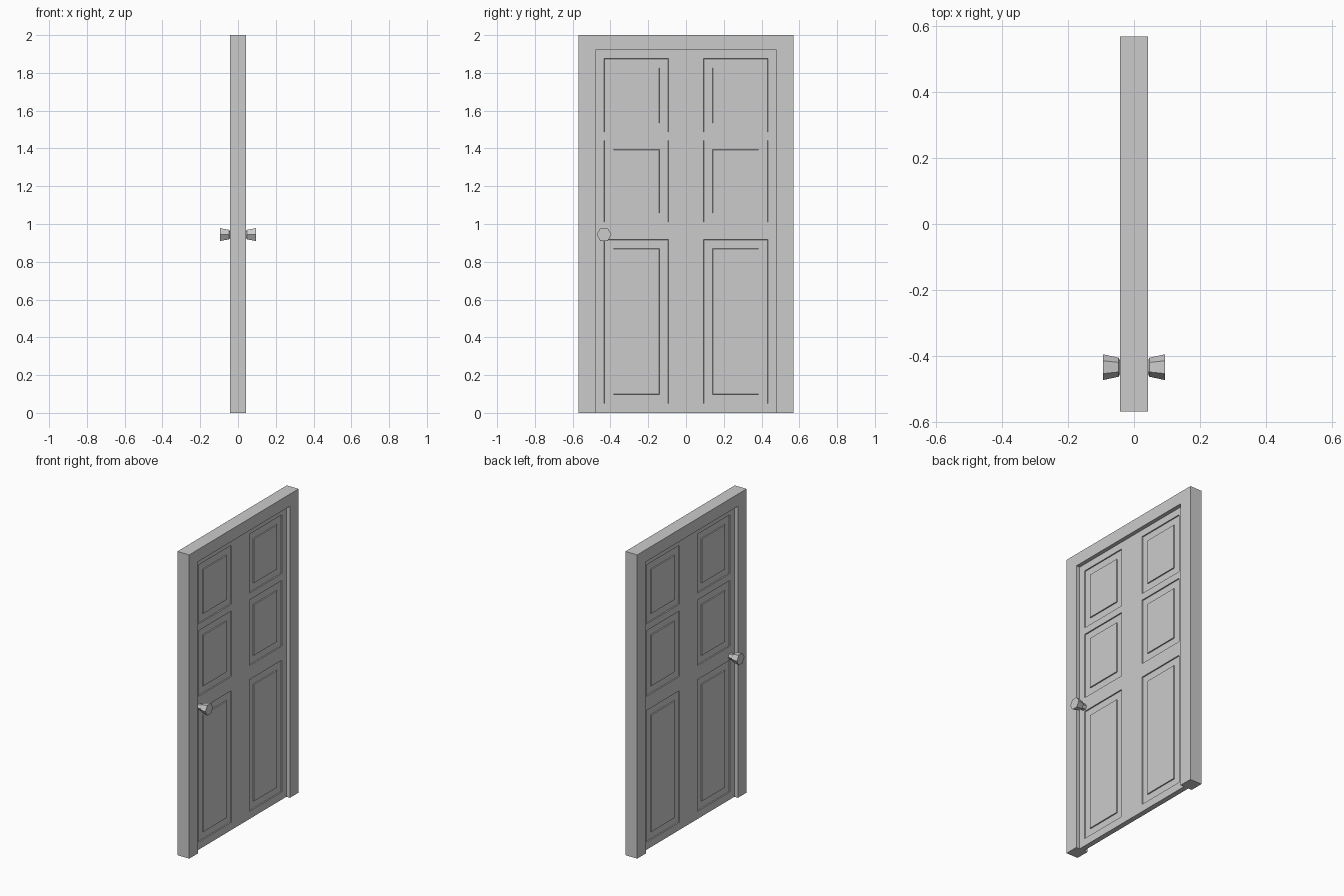
import bpy, bmesh, math
from mathutils import Vector

if "Cube" in bpy.data.objects:
    bpy.data.objects.remove(bpy.data.objects["Cube"])

HALF_W, HALF_D, HEIGHT = 0.569, 0.043, 2.0     # outer frame
OPEN_W, OPEN_H = 0.479, 1.92                   # opening
SLAB_D, GROOVE = 0.017, 0.007                  # door leaf half thickness, groove depth
PANEL_Y = (0.093, 0.433)
PANEL_Z = [(0.05, 0.917), (1.01, 1.442), (1.487, 1.875)]


def finish(name, bm):
    bmesh.ops.recalc_face_normals(bm, faces=bm.faces)
    mesh = bpy.data.meshes.new(name)
    bm.to_mesh(mesh)
    bm.free()
    obj = bpy.data.objects.new(name, mesh)
    bpy.context.collection.objects.link(obj)
    return obj


# Frame: U-shaped outline extruded through the wall thickness
bm = bmesh.new()
outline = [(-HALF_W, 0), (-HALF_W, HEIGHT), (HALF_W, HEIGHT), (HALF_W, 0),
           (OPEN_W, 0), (OPEN_W, OPEN_H), (-OPEN_W, OPEN_H), (-OPEN_W, 0)]
face = bm.faces.new([bm.verts.new((-HALF_D, y, z)) for y, z in outline])
ext = bmesh.ops.extrude_face_region(bm, geom=[face])
bmesh.ops.translate(bm, vec=(2 * HALF_D, 0, 0),
                    verts=[g for g in ext["geom"] if isinstance(g, bmesh.types.BMVert)])
if not face.is_valid or len(bm.faces) < 10:
    bm.faces.new([v for v in bm.verts if v.co.x < 0][:8])
finish("door_frame", bm)

# Door leaf: box cut along the panel edges
bm = bmesh.new()
bmesh.ops.create_cube(bm, size=1)
for v in bm.verts:
    v.co = (v.co.x * 2 * SLAB_D, v.co.y * 2 * OPEN_W, (v.co.z + 0.5) * OPEN_H)
cuts = [((0, s * y, 0), (0, 1, 0)) for y in PANEL_Y for s in (-1, 1)]
cuts += [((0, 0, z), (0, 0, 1)) for pair in PANEL_Z for z in pair]
for co, no in cuts:
    bmesh.ops.bisect_plane(bm, geom=bm.verts[:] + bm.edges[:] + bm.faces[:],
                           plane_co=co, plane_no=no)
bmesh.ops.recalc_face_normals(bm, faces=bm.faces)


def is_panel(f):
    c = f.calc_center_median()
    return (abs(f.normal.x) > 0.9 and PANEL_Y[0] < abs(c.y) < PANEL_Y[1]
            and any(a < c.z < b for a, b in PANEL_Z))


# Grooves around each raised panel: step in, cross the floor, step out
panels = [f for f in bm.faces if is_panel(f)]
for thickness, depth in ((0.001, -GROOVE), (0.047, 0), (0.001, GROOVE)):
    bmesh.ops.inset_individual(bm, faces=panels, thickness=thickness, depth=depth,
                               use_even_offset=True)
finish("door_leaf", bm)


# Hexagonal flared knobs on both sides
def knob(name, side):
    bm = bmesh.new()
    rings = []
    for x, r in ((SLAB_D - 0.005, 0.02), (0.042, 0.02), (0.047, 0.029), (0.094, 0.039)):
        rings.append([bm.verts.new((side * x,
                                    -0.434 + r * math.cos(i * math.pi / 3),
                                    0.944 + r * math.sin(i * math.pi / 3)))
                      for i in range(6)])
    for a, b in zip(rings, rings[1:]):
        for i in range(6):
            j = (i + 1) % 6
            bm.faces.new((a[i], a[j], b[j], b[i]))
    bm.faces.new(rings[0])
    bm.faces.new(rings[-1])
    finish(name, bm)


knob("knob_right", 1)
knob("knob_left", -1)
